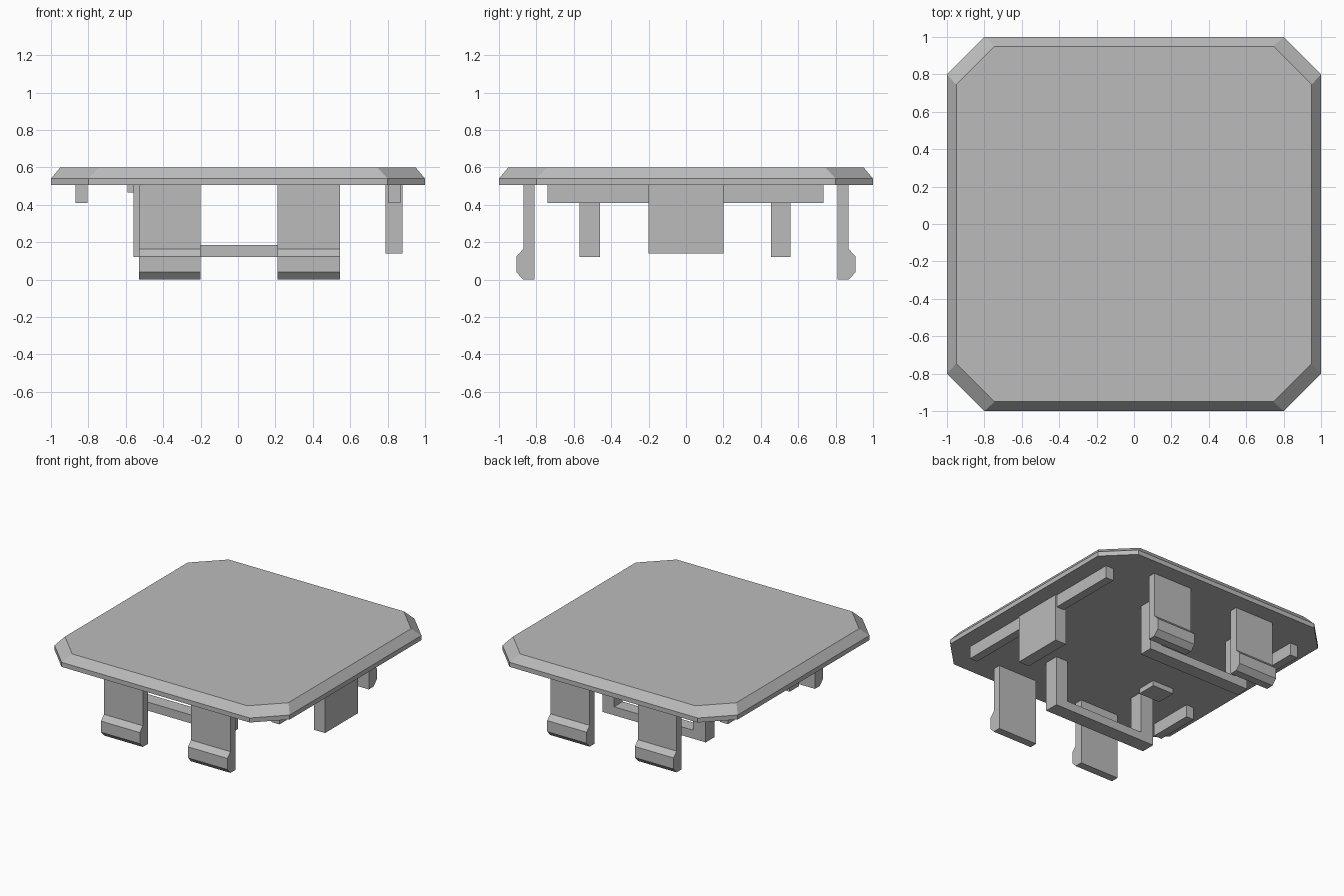
import bpy, bmesh

cube = bpy.data.objects.get("Cube")
if cube:
    bpy.data.objects.remove(cube, do_unlink=True)

grey = bpy.data.materials.new("plain_grey")
grey.use_nodes = True
color = (0.5, 0.5, 0.5, 1)
grey.diffuse_color = color
grey.node_tree.nodes["Principled BSDF"].inputs["Base Color"].default_value = color

UNDER = 0.505   # underside of the cover plate


def finish(name, bm):
    bmesh.ops.recalc_face_normals(bm, faces=bm.faces)
    mesh = bpy.data.meshes.new(name)
    bm.to_mesh(mesh)
    bm.free()
    mesh.materials.append(grey)
    obj = bpy.data.objects.new(name, mesh)
    bpy.context.collection.objects.link(obj)
    return obj


def loft(name, rings):
    """Skin a stack of equal-length point rings and cap both ends."""
    bm = bmesh.new()
    loops = [[bm.verts.new(p) for p in ring] for ring in rings]
    n = len(loops[0])
    for a, b in zip(loops, loops[1:]):
        for i in range(n):
            j = (i + 1) % n
            bm.faces.new((a[i], a[j], b[j], b[i]))
    bm.faces.new(loops[0])
    bm.faces.new(loops[-1])
    return finish(name, bm)


def box(name, x, y, z):
    return loft(name, [[(x[0], y[0], h), (x[1], y[0], h),
                        (x[1], y[1], h), (x[0], y[1], h)] for h in z])


def octagon(r, c, z):
    return [(c, -r, z), (r, -c, z), (r, c, z), (c, r, z),
            (-c, r, z), (-r, c, z), (-r, -c, z), (-c, -r, z)]


# Cover plate with clipped corners and bevelled top edge
loft("cover_plate", [octagon(1, 0.8, UNDER), octagon(1, 0.8, 0.54),
                     octagon(0.95, 0.745, 0.6)])

# Snap clips with an outward hook, two at the front and two at the back
clip = [(0.81, UNDER), (0.87, UNDER), (0.87, 0.163), (0.907, 0.125),
        (0.907, 0.04), (0.87, 0), (0.81, 0)]
for end, side in (("front", -1), ("back", 1)):
    for hand, x0, x1 in (("right", -0.53, -0.2), ("left", 0.21, 0.545)):
        loft(f"{end}_{hand}_clip",
             [[(x, side * y, z) for y, z in clip] for x in (x0, x1)])

# U-shaped frames under the plate
for end, y in (("front", (-0.57, -0.46)), ("back", (0.455, 0.56))):
    box(f"{end}_frame_bar", (-0.56, 0.32), y, (0.12, 0.185))
    box(f"{end}_frame_right_leg", (-0.56, -0.45), y, (0.185, UNDER))
    box(f"{end}_frame_left_leg", (0.22, 0.32), y, (0.185, UNDER))

# Locating ribs along the sides, and the stop block
box("left_rib", (0.805, 0.87), (-0.74, 0.735), (0.41, UNDER))
box("left_stop_block", (0.788, 0.88), (-0.2, 0.2), (0.14, UNDER))
for end, y in (("front", (-0.74, -0.39)), ("back", (0.39, 0.735))):
    box(f"{end}_right_rib", (-0.87, -0.805), y, (0.41, UNDER))

# Small pad beside the front frame
box("small_pad", (-0.59, -0.41), (-0.43, -0.28), (0.465, UNDER))
